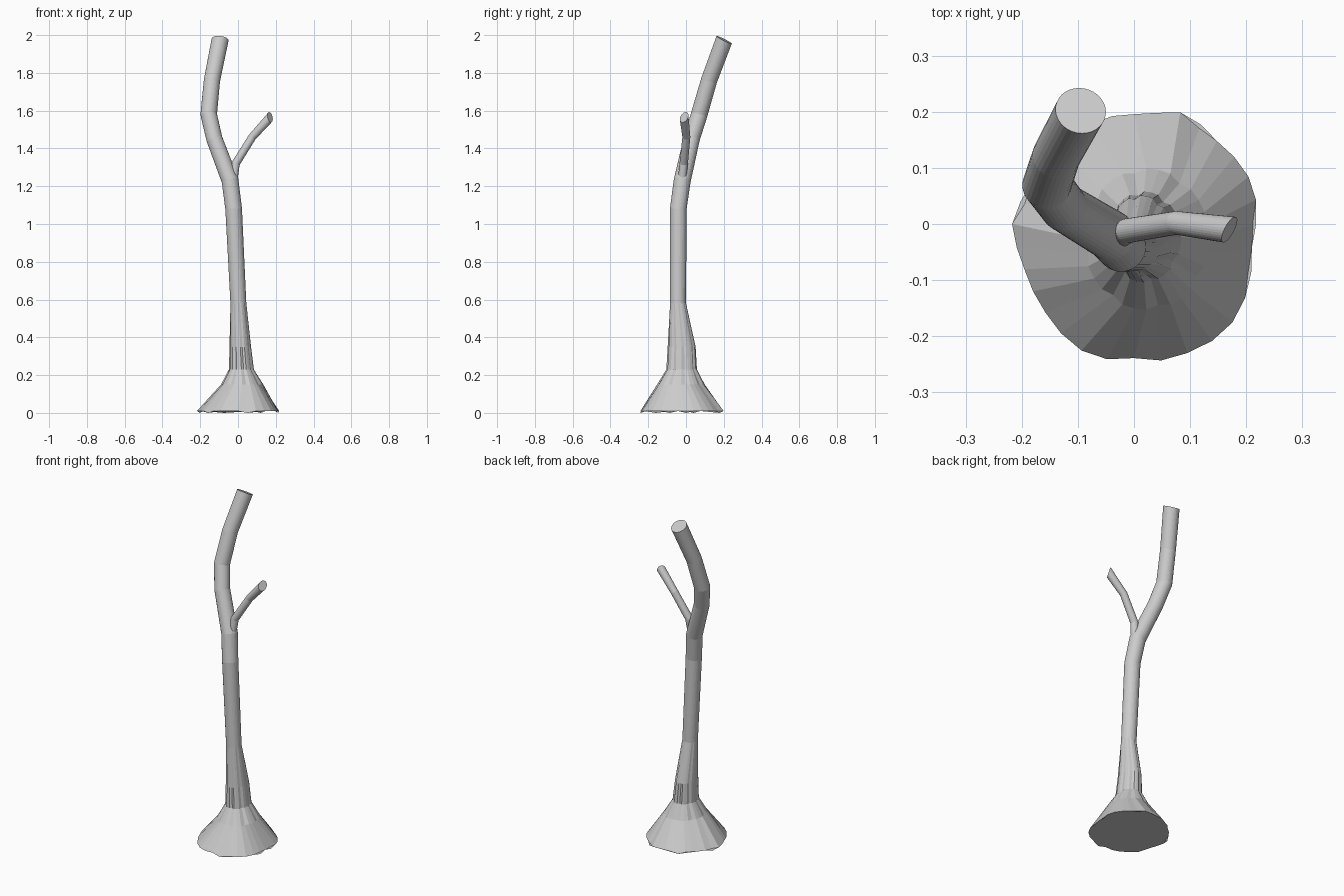
import bpy, bmesh, math
from mathutils import Vector

if "Cube" in bpy.data.objects:
    bpy.data.objects.remove(bpy.data.objects["Cube"])

N = 32

def skin(name, rings):
    """Loft closed rings of points into a capped solid."""
    bm = bmesh.new()
    loops = [[bm.verts.new(p) for p in r] for r in rings]
    for a, b in zip(loops, loops[1:]):
        for i in range(N):
            j = (i + 1) % N
            bm.faces.new((a[i], a[j], b[j], b[i]))
    bm.faces.new(loops[0][::-1])
    bm.faces.new(loops[-1])
    me = bpy.data.meshes.new(name)
    bm.to_mesh(me)
    bm.free()
    ob = bpy.data.objects.new(name, me)
    bpy.context.collection.objects.link(ob)
    return ob

def ring(c, axis, r):
    """Circle of radius r around c, perpendicular to axis."""
    q = Vector((0, 0, 1)).rotation_difference(Vector(axis).normalized())
    pts = []
    for i in range(N):
        t = 2 * math.pi * i / N
        pts.append(Vector(c) + q @ Vector((r * math.cos(t), r * math.sin(t), 0)))
    return pts

def tube(path, end_axis=None):
    """Mitred rings along (x, y, z, radius) path; end_axis slants the last cut."""
    P = [Vector(p[:3]) for p in path]
    out = []
    for k, p in enumerate(P):
        d = (P[min(k + 1, len(P) - 1)] - P[max(k - 1, 0)]).normalized()
        pts = ring(p, d, path[k][3])
        if k == len(P) - 1 and end_axis:
            n = Vector(end_axis)
            pts = [v - d * ((v - p).dot(n) / d.dot(n)) for v in pts]
        out.append(pts)
    return out

# Irregular foot outline
outline = [(.215, .06), (.195, .10), (.15, .145), (.095, .195), (.055, .205),
           (.03, .193), (-.06, .187), (-.13, .13), (-.19, .06), (-.217, .005),
           (-.217, -.02), (-.2, -.06), (-.165, -.145), (-.1, -.222), (-.06, -.24),
           (.0, -.239), (.055, -.243), (.095, -.23), (.165, -.19), (.195, -.14), (.21, -.04)]
polar = sorted((math.atan2(y, x) % (2 * math.pi), math.hypot(x, y)) for x, y in outline)
polar = [(polar[-1][0] - 2 * math.pi, polar[-1][1])] + polar + [(polar[0][0] + 2 * math.pi, polar[0][1])]

def foot_radius(t):
    for (a, ra), (b, rb) in zip(polar, polar[1:]):
        if a <= t <= b:
            return ra + (rb - ra) * (t - a) / (b - a)
    return .2

foot = []
for i in range(N):
    t = 2 * math.pi * i / N
    r = foot_radius(t)
    foot.append(Vector((r * math.cos(t), r * math.sin(t), .01 if i % 5 else 0)))

# Fluted rings above the foot: x, y, z, x radius, y radius, flute depth
flutes = [(.022, -.027, .15, .112, .126, .05),
          (.018, -.023, .23, .066, .081, .08),
          (.012, -.023, .35, .057, .074, .07)]
lower = []
for x, y, z, rx, ry, k in flutes:
    pts = []
    for i in range(N):
        t = 2 * math.pi * i / N
        s = 1 - k * (i % 4 == 1)
        pts.append(Vector((x + rx * s * math.cos(t), y + ry * s * math.sin(t), z)))
    lower.append(pts)

# Trunk
trunk_path = [(.002, -.042, .58, .042), (-.023, -.041, 1.08, .044), (-.042, -.02, 1.23, .045),
              (-.125, .03, 1.45, .043), (-.155, .07, 1.58, .044),
              (-.138, .122, 1.76, .043), (-.095, .202, 1.975, .045)]
skin("trunk", [foot] + lower + tube(trunk_path, (.1, .45, .88)))

# Side branch
branch_path = [(-.03, -.025, 1.19, .022), (-.012, -.012, 1.32, .022),
               (.075, .002, 1.46, .021), (.17, -.01, 1.565, .024)]
skin("side_branch", tube(branch_path, (.8, -.5, .3)))
